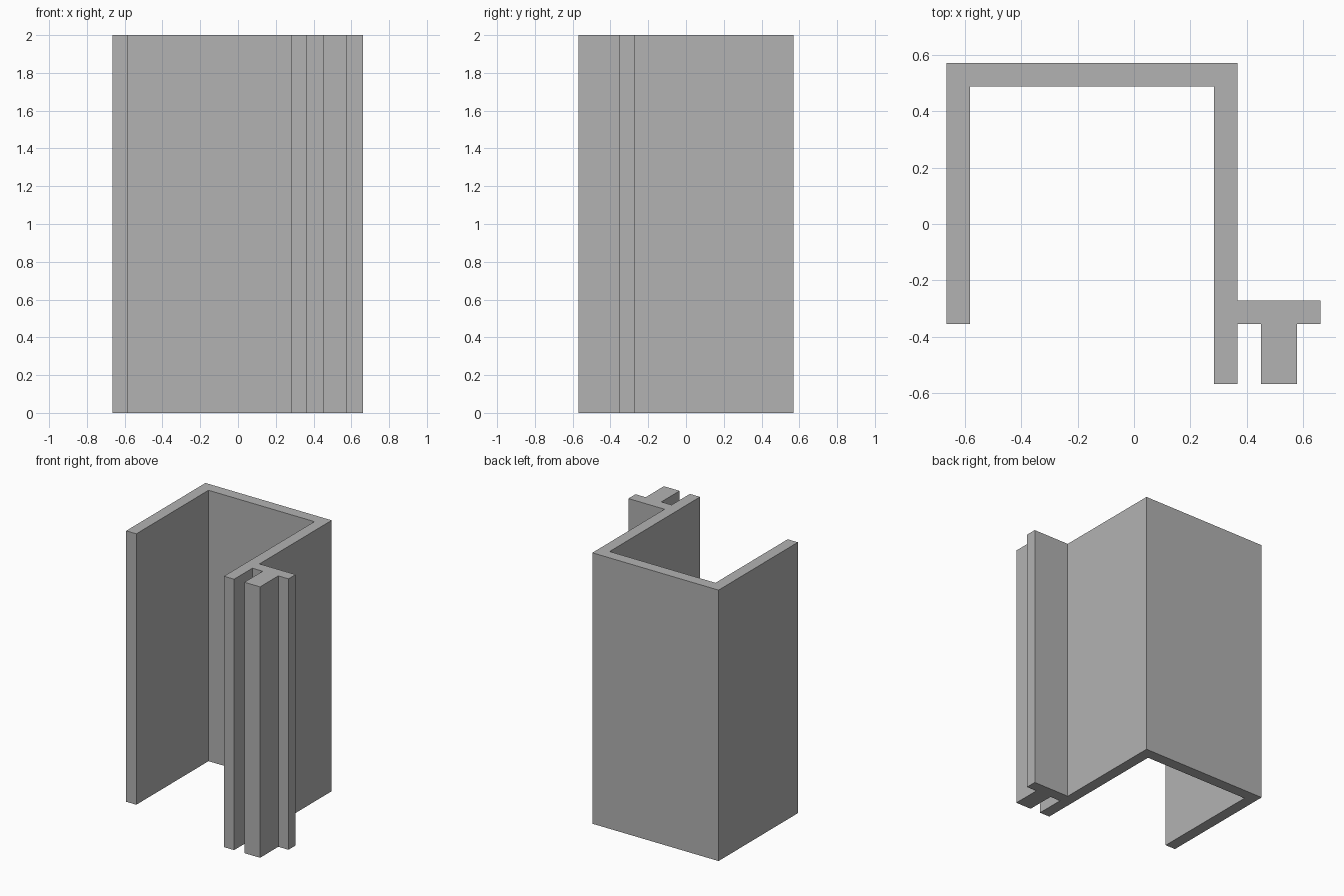
import bpy
import bmesh

HEIGHT = 2.0

cube = bpy.data.objects.get("Cube")
if cube:
    bpy.data.objects.remove(cube, do_unlink=True)

# Single plain grey material
grey = bpy.data.materials.new("plain_grey")
grey.use_nodes = True
colour = (0.448, 0.448, 0.448, 1.0)
grey.diffuse_color = colour
grey.node_tree.nodes["Principled BSDF"].inputs["Base Color"].default_value = colour


def extrude_profile(name, outline, height):
    """Turn a closed floor outline into an upright solid."""
    bm = bmesh.new()
    base = bm.faces.new([bm.verts.new((x, y, 0)) for x, y in outline])
    result = bmesh.ops.extrude_face_region(bm, geom=[base], use_keep_orig=True)
    top = [g for g in result["geom"] if isinstance(g, bmesh.types.BMVert)]
    bmesh.ops.translate(bm, verts=top, vec=(0, 0, height))
    bmesh.ops.recalc_face_normals(bm, faces=bm.faces)
    mesh = bpy.data.meshes.new(name)
    bm.to_mesh(mesh)
    bm.free()
    mesh.materials.append(grey)
    obj = bpy.data.objects.new(name, mesh)
    bpy.context.collection.objects.link(obj)
    return obj


# Channel cross-section with a flange and rib beside its longer wall
outline = [
    # Short wall and back
    (-0.665, -0.355), (-0.582, -0.355), (-0.582, 0.487), (0.283, 0.487),
    # Long wall and slot
    (0.283, -0.568), (0.366, -0.568), (0.366, -0.355), (0.45, -0.355),
    # Rib
    (0.45, -0.568), (0.578, -0.568), (0.578, -0.355),
    # Flange and outer faces
    (0.661, -0.355), (0.661, -0.272), (0.366, -0.272),
    (0.366, 0.57), (-0.665, 0.57),
]
extrude_profile("channel_extrusion", outline, HEIGHT)
